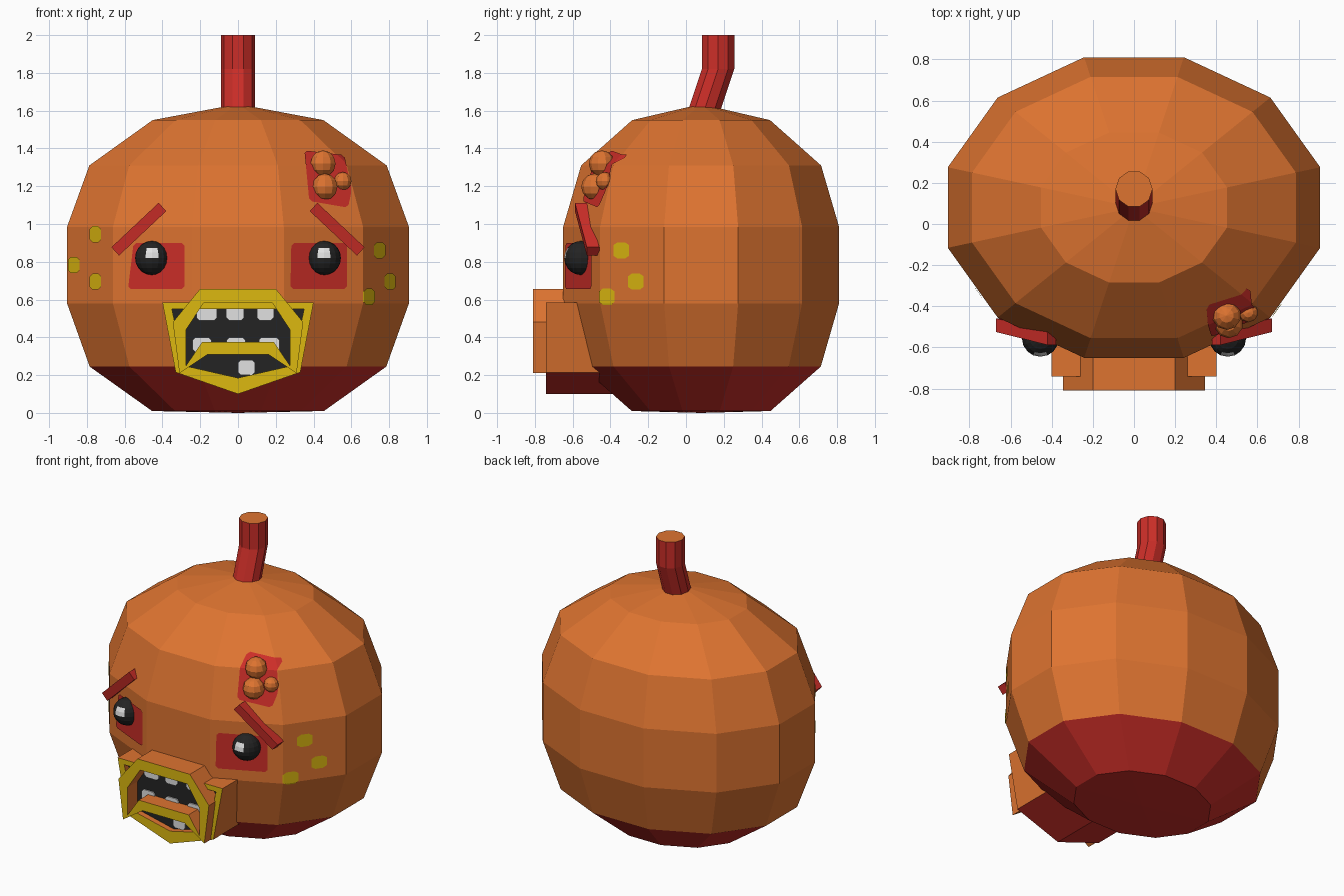
import bpy, bmesh, math
from mathutils import Vector

if "Cube" in bpy.data.objects:
    bpy.data.objects.remove(bpy.data.objects["Cube"])

ORANGE, RED, YELLOW, BLACK, WHITE = range(5)
COLOURS = [("orange", (0.73, 0.174, 0.03)), ("red", (0.6, 0.027, 0.021)),
           ("yellow", (0.72, 0.48, 0.005)), ("black", (0.017, 0.017, 0.017)),
           ("white", (0.75, 0.75, 0.75))]
MATS = []
for label, rgb in COLOURS:
    m = bpy.data.materials.new(label)
    m.diffuse_color = (*rgb, 1)
    m.use_nodes = True
    m.node_tree.nodes["Principled BSDF"].inputs["Base Color"].default_value = m.diffuse_color
    MATS.append(m)


def finish(name, bm, rule, fix_normals=True):
    """Colour faces by a rule, then turn the bmesh into an object."""
    if fix_normals:
        bmesh.ops.recalc_face_normals(bm, faces=bm.faces[:])
    bm.normal_update()
    for f in bm.faces:
        f.material_index = rule(f) if callable(rule) else rule
    mesh = bpy.data.meshes.new(name)
    bm.to_mesh(mesh)
    bm.free()
    for m in MATS:
        mesh.materials.append(m)
    ob = bpy.data.objects.new(name, mesh)
    bpy.context.collection.objects.link(ob)
    return ob


def bridge(bm, a, b):
    n = len(a)
    return [bm.faces.new((a[i], a[(i + 1) % n], b[(i + 1) % n], b[i])) for i in range(n)]


def loft(bm, rings, bottom, top):
    """Skin closed rings of points and close the ends with fans."""
    loops = [[bm.verts.new(p) for p in r] for r in rings]
    for a, b in zip(loops, loops[1:]):
        bridge(bm, a, b)
    for loop, tip in ((loops[0], bottom), (loops[-1], top)):
        if tip is None:
            bm.faces.new(loop)
        else:
            v = bm.verts.new(tip)
            for i in range(len(loop)):
                bm.faces.new((loop[i], loop[(i + 1) % len(loop)], v))


def ellipse(rx, ry, cy, z, n, start):
    return [(rx * math.cos(start + i * math.tau / n),
             cy + ry * math.sin(start + i * math.tau / n), z) for i in range(n)]


def chamfer(poly, d):
    """Cut the corners of a polygon."""
    out = []
    for i, p in enumerate(poly):
        p = Vector(p)
        for q in (Vector(poly[i - 1]), Vector(poly[(i + 1) % len(poly)])):
            out.append(tuple(p + (q - p).normalized() * d))
    return out


def rect(x, z, w, h):
    return [(x - w / 2, z - h / 2), (x + w / 2, z - h / 2),
            (x + w / 2, z + h / 2), (x - w / 2, z + h / 2)]


def mirrored(half):
    return half + [(-x, z) for x, z in reversed(half) if x != 0]


# Twelve-sided gourd body with a red base
PROFILE = [(0.455, 0.01), (0.785, 0.245), (0.905, 0.58),
           (0.905, 0.985), (0.787, 1.31), (0.452, 1.55)]
bm = bmesh.new()
rings = []
for hw, z in PROFILE:
    r = hw / math.cos(math.radians(15))
    rings.append(ellipse(r, r * 0.807, 0.08, z, 12, math.radians(15)))
loft(bm, rings, (0, 0.08, 0), (0, 0.08, 1.635))
body = finish("body", bm, lambda f: RED if f.calc_center_median().z < 0.24 else ORANGE)

# Bent stem with an orange cut end
bm = bmesh.new()
loft(bm, [ellipse(0.09, 0.09, y, z, 10, 0)
          for y, z in ((0.09, 1.58), (0.17, 1.82), (0.17, 2.0))], None, None)
finish("stem", bm, lambda f: ORANGE if f.normal.z > 0.9 else RED)


def decal(name, poly, colour):
    """Patch cut from the body surface by a convex outline seen from the front."""
    bm = bmesh.new()
    bm.from_mesh(body.data)
    bmesh.ops.delete(bm, geom=[f for f in bm.faces if f.normal.y > -0.05], context='FACES')
    mid = sum((Vector(p) for p in poly), Vector((0, 0))) / len(poly)
    for i, p in enumerate(poly):
        a, b = Vector(p), Vector(poly[(i + 1) % len(poly)])
        nrm = Vector((b.y - a.y, a.x - b.x))
        if nrm.dot(mid - a) > 0:
            nrm = -nrm
        bmesh.ops.bisect_plane(bm, geom=bm.verts[:] + bm.edges[:] + bm.faces[:],
                               plane_co=(a.x, 0, a.y), plane_no=(nrm.x, 0, nrm.y),
                               clear_outer=True)
    bm.normal_update()
    for v, n in [(v, v.normal.copy()) for v in bm.verts]:
        v.co += n * 0.006
    finish(name, bm, colour, False)


# Red patches: around the eyes and on the forehead
decal("eye_patch_left", chamfer([(-0.58, 0.655), (-0.28, 0.655), (-0.28, 0.90), (-0.55, 0.90)], 0.015), RED)
decal("eye_patch_right", chamfer([(0.275, 0.655), (0.575, 0.655), (0.575, 0.90), (0.28, 0.90)], 0.015), RED)
decal("forehead_patch", chamfer([(0.35, 1.385), (0.375, 1.12), (0.58, 1.085), (0.60, 1.18), (0.56, 1.36)], 0.015), RED)

# Yellow freckles
for i, (x, z) in enumerate([(-0.75, 0.945), (-0.865, 0.783), (-0.75, 0.695),
                            (0.745, 0.86), (0.80, 0.695), (0.69, 0.615)]):
    decal(f"freckle_{i + 1}", chamfer(rect(x, z, 0.06, 0.085), 0.015), YELLOW)


def ball(name, loc, r, u, v, rule):
    bm = bmesh.new()
    bmesh.ops.create_uvsphere(bm, u_segments=u, v_segments=v, radius=r)
    finish(name, bm, rule).location = loc


def eye_colour(f):
    c = f.calc_center_median()
    return WHITE if c.y < 0 and abs(c.x) < 0.03 and 0 < c.z < 0.05 else BLACK


# Eyes and slanted brows
for side, s in (("left", -1), ("right", 1)):
    ball(f"eye_{side}", (s * 0.455, -0.555, 0.82), 0.09, 16, 10, eye_colour)
    bm = bmesh.new()
    ends = []
    for x, y, z in ((0.65, -0.492, 0.855), (0.40, -0.555, 1.09)):
        ends.append([(s * (x + k * 0.02), y + d, z + k * 0.022)
                     for k, d in ((-1, -0.033), (1, -0.033), (1, 0.033), (-1, 0.033))])
    loft(bm, ends, None, None)
    finish(f"brow_{side}", bm, RED)

# Warts
for i, (x, y, z, r) in enumerate([(0.45, -0.445, 1.32, 0.07), (0.46, -0.485, 1.197, 0.07),
                                  (0.555, -0.43, 1.227, 0.048)]):
    ball(f"wart_{i + 1}", (x, y, z), r, 10, 6, ORANGE)


def frame(name, outer, inner, front, back, rule):
    """Extruded ring between two matching outlines."""
    bm = bmesh.new()
    of, inf, ob, ib = [[bm.verts.new((x, y, z)) for x, z in pts]
                       for pts, y in ((outer, front), (inner, front), (outer, back), (inner, back))]
    for a, b in ((of, inf), (inf, ib), (ib, ob), (ob, of)):
        bridge(bm, a, b)
    finish(name, bm, rule)


def plate(name, poly, front, depth, colour):
    bm = bmesh.new()
    loft(bm, [[(x, y, z) for x, z in poly] for y in (front, front + depth)], None, None)
    finish(name, bm, colour)


def jaw_colour(f):
    if f.normal.y < -0.9:
        return YELLOW
    return RED if f.normal.z < -0.5 and f.calc_center_median().z < 0.25 else ORANGE


# Mouth: wide jaw frame, frowning lip frame, dark inside
jaw_in = mirrored([(0.35, 0.55), (0.285, 0.25), (0, 0.185)])
frame("jaw", mirrored([(0.40, 0.585), (0.33, 0.215), (0, 0.10)]), jaw_in,
      -0.74, -0.39, jaw_colour)
frame("lip", mirrored([(0.20, 0.657), (0.345, 0.48), (0.31, 0.21), (0.16, 0.31)]),
      mirrored([(0.18, 0.585), (0.275, 0.44), (0.275, 0.25), (0.19, 0.375)]),
      -0.81, -0.62, lambda f: YELLOW if f.normal.y < -0.9 else ORANGE)
plate("mouth_inside", mirrored([(0.37, 0.565), (0.30, 0.235), (0, 0.165)]), -0.70, 0.1, BLACK)

# Teeth
for i, (x, z, w, h) in enumerate([(-0.165, 0.535, 0.11, 0.09), (-0.015, 0.535, 0.095, 0.09),
                                  (0.145, 0.535, 0.09, 0.09), (-0.19, 0.36, 0.10, 0.08),
                                  (-0.01, 0.36, 0.10, 0.08), (0.165, 0.36, 0.11, 0.08),
                                  (0.045, 0.24, 0.09, 0.08)]):
    plate(f"tooth_{i + 1}", chamfer(rect(x, z, w, h), 0.015), -0.708, 0.008, WHITE)
